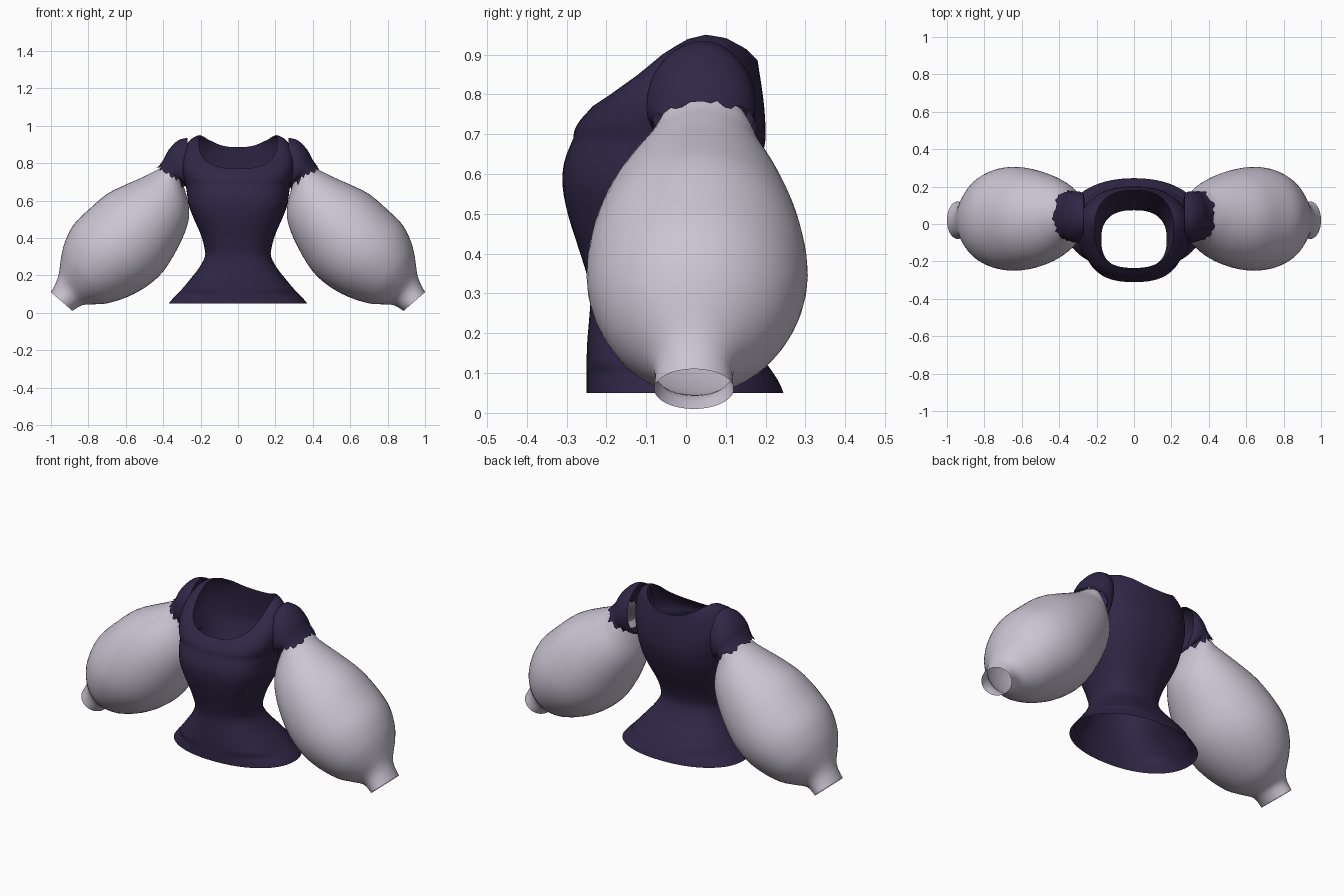
import bpy, bmesh, math, random
from mathutils import Vector

if "Cube" in bpy.data.objects:
    bpy.data.objects.remove(bpy.data.objects["Cube"])

random.seed(4)


def material(name, rgb):
    m = bpy.data.materials.new(name)
    m.diffuse_color = (*rgb, 1)
    m.use_nodes = True
    m.node_tree.nodes["Principled BSDF"].inputs["Base Color"].default_value = m.diffuse_color
    return m


PURPLE = material("dark purple cloth", (0.030, 0.020, 0.062))
LILAC = material("pale lilac cloth", (0.60, 0.55, 0.65))


def loft(name, rings, mat):
    """Skin a list of closed rings into an open, smooth tube."""
    bm = bmesh.new()
    rows = [[bm.verts.new(p) for p in r] for r in rings]
    n = len(rows[0])
    for a, b in zip(rows, rows[1:]):
        for i in range(n):
            j = (i + 1) % n
            bm.faces.new((a[i], a[j], b[j], b[i]))
    bmesh.ops.recalc_face_normals(bm, faces=bm.faces)
    me = bpy.data.meshes.new(name)
    bm.to_mesh(me)
    bm.free()
    me.materials.append(mat)
    me.shade_smooth()
    ob = bpy.data.objects.new(name, me)
    bpy.context.collection.objects.link(ob)
    return ob


def spline(rows, steps):
    """Catmull-Rom interpolation of rows of numbers."""
    out = []
    for i in range(len(rows) - 1):
        p = [rows[max(i - 1, 0)], rows[i], rows[i + 1], rows[min(i + 2, len(rows) - 1)]]
        for s in range(steps):
            t = s / steps
            out.append([0.5 * (2 * b + (c - a) * t + (2 * a - 5 * b + 4 * c - d) * t * t
                               + (3 * b - a - 3 * c + d) * t ** 3) for a, b, c, d in zip(*p)])
    return out + [list(rows[-1])]


def power(v, e):
    return math.copysign(abs(v) ** e, v)


def lerp_table(table, v):
    for (a, za), (b, zb) in zip(table, table[1:]):
        if v <= b:
            return za + (zb - za) * max(0, (v - a) / (b - a))
    return table[-1][1]


# Bodice: height, half width, front y, back y
N = 64
ANGLES = [2 * math.pi * i / N for i in range(N)]
BODY = [(.05, .37, -.25, .245), (.08, .345, -.25, .232), (.12, .305, -.25, .205),
        (.18, .255, -.248, .16), (.24, .208, -.243, .11), (.30, .177, -.24, .078),
        (.35, .18, -.25, .076), (.42, .2, -.272, .10), (.50, .235, -.297, .14),
        (.57, .262, -.31, .17), (.63, .272, -.306, .19), (.69, .28, -.283, .2)]


def body_ring(z, w, yf, yb):
    e = 2 / (2.15 if z < .12 else 2.5)
    c, h = (yf + yb) / 2, (yb - yf) / 2
    return [Vector((w * power(math.cos(t), e), c + h * power(math.sin(t), e), z)) for t in ANGLES]


rings = [body_ring(*r) for r in spline(BODY, 3)]

# Shoulder yoke: curves from the chest ring over the shoulders to the neckline
NECK_Z = [(-.235, .77), (-.19, .80), (-.12, .85), (-.06, .90), (0, .938), (.05, .95),
          (.10, .942), (.15, .915), (.18, .885)]
base = rings[-1]
neck = []
for t in ANGLES:
    x, y = .21 * power(math.cos(t), .8), -.0275 + .2075 * power(math.sin(t), .8)
    neck.append(Vector((x, y, lerp_table(NECK_Z, y))))
for k in range(1, 13):
    u = k / 12
    ring = []
    for t, b, n in zip(ANGLES, base, neck):
        side = math.cos(t) ** 2
        out = math.copysign(side, math.cos(t))
        dz = n.z - b.z
        p1 = b + Vector((.04 * out, 0, .45 * dz))
        p2 = n + Vector((.09 * out, (b.y - n.y) * .4, -.3 * dz * (1 - side)))
        ring.append(b * (1 - u) ** 3 + p1 * 3 * u * (1 - u) ** 2 + p2 * 3 * u * u * (1 - u) + n * u ** 3)
    rings.append(ring)
loft("bodice", rings, PURPLE)

# Sleeve sections: upper x, z, lower x, z, centre y, half depth
SLEEVE = [(1.0, .11, .885, .01, .02, .10), (.962, .19, .835, .04, .02, .102),
          (.945, .30, .78, .045, .023, .165), (.925, .38, .70, .05, .025, .22),
          (.88, .47, .59, .085, .027, .262), (.80, .55, .49, .14, .028, .278),
          (.70, .635, .40, .22, .028, .265), (.60, .685, .32, .35, .03, .232),
          (.52, .72, .27, .47, .035, .19), (.46, .75, .262, .56, .04, .15),
          (.43, .765, .285, .66, .045, .122), (.40, .785, .31, .72, .045, .10)]
# Shoulder cap sections, same layout
CAP = [(.27, .935, .265, .66, .04, .12), (.32, .922, .262, .65, .038, .135),
       (.37, .872, .265, .655, .038, .137), (.395, .825, .27, .67, .04, .132),
       (.422, .785, .277, .69, .045, .128)]


def arm_ring(side, ux, uz, lx, lz, c, h, n=48):
    ring = []
    for i in range(n):
        t = 2 * math.pi * i / n
        k = (1 + math.cos(t)) / 2
        ring.append(Vector((side * (lx + (ux - lx) * k), c + h * math.sin(t), lz + (uz - lz) * k)))
    return ring


for side, label in ((1, "right"), (-1, "left")):
    loft(label + "_puff_sleeve", [arm_ring(side, *s) for s in spline(SLEEVE, 3)], LILAC)
    cap = [arm_ring(side, *s) for s in spline(CAP, 3)]
    # Torn lower edge of the cap, lying just over the sleeve
    low = arm_ring(side, .462, .757, .255, .58, .042, .155)
    cap.append([a.lerp(b, random.choice((.0, .1, .25, .45))) for a, b in zip(cap[-1], low)])
    loft(label + "_shoulder_cap", cap, PURPLE)
